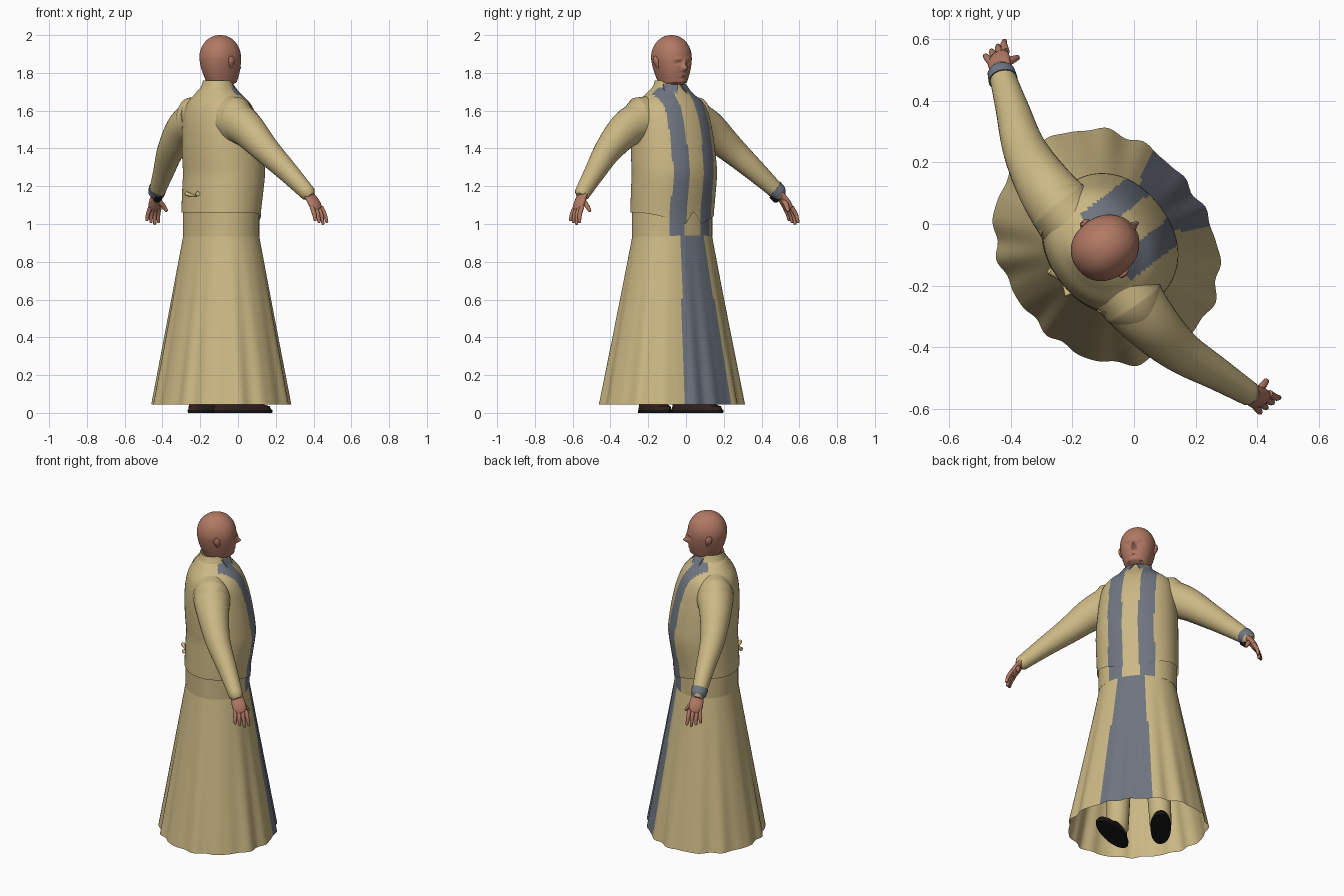
import bpy, bmesh
from math import atan2, cos, exp, pi, radians, sin
from mathutils import Matrix, Vector

if "Cube" in bpy.data.objects:
    bpy.data.objects.remove(bpy.data.objects["Cube"])

# Parts are built facing +x with the left hand at +y, then turned into place
PLACE = Matrix.Translation((-.085, -.07, 0)) @ Matrix.Rotation(radians(37.6), 4, 'Z')
FORWARD = Vector((1, 0, 0))
made = []


def material(name, *rgb):
    mat = bpy.data.materials.new(name)
    mat.use_nodes = True
    mat.diffuse_color = (*rgb, 1)
    mat.node_tree.nodes["Principled BSDF"].inputs["Base Color"].default_value = (*rgb, 1)
    return mat


cloth = material("tan cloth", .6, .48, .23)
trim = material("blue grey trim", .16, .18, .22)
skin = material("skin", .44, .19, .125)
leather = material("dark brown leather", .03, .015, .013)
black = material("black", .01, .01, .01)


def smooth(keys, steps):
    """Smooth curve through tuples of any length."""
    curve = []
    for i in range(len(keys) - 1):
        before, start, end = keys[max(i - 1, 0)], keys[i], keys[i + 1]
        after = keys[min(i + 2, len(keys) - 1)]
        for step in range(steps):
            t = step / steps
            curve.append([q + t / 2 * (r - p + t * (2 * p - 5 * q + 4 * r - s + t * (3 * (q - r) + s - p)))
                          for p, q, r, s in zip(before, start, end, after)])
    curve.append(list(keys[-1]))
    return curve


def loft(name, rings, materials, rule=None, caps=True):
    """Skin a stack of rings; the rule picks a material from each face centre."""
    bm = bmesh.new()
    loops = [[bm.verts.new(point) for point in ring] for ring in rings]
    for lower, upper in zip(loops, loops[1:]):
        for i in range(len(lower)):
            bm.faces.new((lower[i - 1], lower[i], upper[i], upper[i - 1]))
    if caps:
        bm.faces.new(loops[0])
        bm.faces.new(loops[-1])
    bmesh.ops.recalc_face_normals(bm, faces=bm.faces)
    if rule:
        for face in bm.faces:
            face.material_index = int(rule(face.calc_center_median()))
    bm.transform(PLACE)
    mesh = bpy.data.meshes.new(name)
    bm.to_mesh(mesh)
    bm.free()
    for mat in materials:
        mesh.materials.append(mat)
    part = bpy.data.objects.new(name, mesh)
    bpy.context.collection.objects.link(part)
    made.append(part)


def oval(z, centre, depth, width, count=160):
    """Level ring, slightly squarer than an ellipse."""
    def soften(value):
        return abs(value) ** .93 * (1 if value > 0 else -1)
    angles = [2 * pi * (i + .5) / count for i in range(count)]
    return [Vector((centre + depth * soften(cos(a)), width * soften(sin(a)), z)) for a in angles]


def tube(name, points, radii, mat, flat=1, sides=20):
    """Round-ended tube along points; flat widens it towards the front."""
    path = smooth([(*point, radius) for point, radius in zip(points, radii)], 6)
    rings = []

    def add_ring(centre, radius, along):
        side = (FORWARD - along * along.dot(FORWARD)).normalized()
        across = along.cross(side)
        angles = [2 * pi * i / sides for i in range(sides)]
        rings.append([centre + radius * (side * flat * cos(a) + across * sin(a)) for a in angles])

    for i, (*centre, radius) in enumerate(path):
        ahead, behind = path[min(i + 1, len(path) - 1)], path[max(i - 1, 0)]
        along = (Vector(ahead[:3]) - Vector(behind[:3])).normalized()
        add_ring(Vector(centre), radius, along)
    add_ring(Vector(centre) + along * radius / 2, radius * .6, along)
    loft(name, rings, [mat])


def on_band(centre):
    return centre.x > -.01 and .05 < abs(centre.y) < .135


# Flared skirt with folds that deepen to the hem, and a front panel
rings = []
for row in range(25):
    t = row / 24
    ring = oval(.94 - .895 * t, 0, .18 + .152 * t, .22 + .175 * t)
    for point in ring:
        angle = atan2(point.y, point.x)
        fold = 1 + .018 * t * (sin(15 * angle) + sin(22 * angle + 1) / 2)
        point.x *= fold
        point.y *= fold
        point.x -= .005
    rings.append(ring)
loft("skirt", rings, [cloth, trim], lambda c: abs(atan2(c.y, c.x)) < radians(26), caps=False)

# Shirt tail between vest and skirt
loft("shirt_tail", [oval(z, -.006, .181, .223) for z in (.935, 1, 1.1)], [cloth, trim], on_band)

# Vest: height, depth and width, fullest at the belly
rings = [oval(z, .015 - abs(z - 1.27) * .1, depth, width) for z, depth, width in smooth([
    (1.06, .188, .232), (1.3, .198, .234), (1.5, .185, .222), (1.62, .155, .2), (1.69, .11, .13), (1.73, .08, .08)], 7)]
# Pointed front hem with a notch in the middle
for point in rings[0]:
    aside = abs(point.y) - .05
    if point.x > 0:
        point.z = 1 - 1.4 * aside if aside < 0 else 1 + .33 * aside
loft("vest", rings, [cloth, trim], on_band, caps=False)

# Cinch strap and bow at the back
tube("back_strap", [(-.15, -.13, 1.16), (-.18, 0, 1.15), (-.15, .13, 1.16)], [.01] * 3, cloth)
tube("strap_bow", [(-.2, -.05, 1.16), (-.187, 0, 1.15), (-.2, .05, 1.16)], [.012, .006, .012], cloth)

# Standing shirt collar
loft("collar", [oval(1.69, -.03, .1, .11), oval(1.735, -.03, .08, .083), oval(1.76, -.03, .075, .075)],
     [cloth], caps=False)


# Face relief: soft bumps mirrored across the middle
def bump(point, aside, z, height, wide, tall):
    return height * exp(-((abs(point.y) - aside) / wide) ** 2 - ((point.z - z) / tall) ** 2)


def face_relief(point):
    nose = bump(point, 0, 1.825, .026, .012, .013) + bump(point, 0, 1.85, .012, .01, .02)
    socket = bump(point, .034, 1.853, -.007, .018, .01)
    brow = bump(point, .03, 1.874, .004, .025, .008)
    lips = bump(point, 0, 1.785, .007, .022, .009) - bump(point, 0, 1.786, .004, .022, .003)
    chin = bump(point, 0, 1.757, .007, .022, .01)
    return nose + socket + brow + lips + chin


# Head: neck, tapering jaw, then a domed skull
BROW, JAW = 1.88, .13
rings = [oval(1.69, -.03, .07, .07), oval(1.735, -.026, .068, .066)]
for row in range(40):
    low = 1 - row / 40
    rings.append(oval(BROW - JAW * low, -.012 + .01 * low, .112 - .03 * low ** 2, .101 - .032 * low ** 1.5))
for row in range(24):
    rise = sin(pi / 2 * row / 24)
    dome = (1 - rise ** 2) ** .48
    rings.append(oval(BROW + .12 * rise, -.012, .112 * dome, .101 * dome))
for ring in rings:
    for point in ring:
        if point.x > .02:
            point.x += face_relief(point)
loft("head", rings, [skin])

for side, label in ((1, "left_"), (-1, "right_")):
    def limb(part, points, *args, **options):
        tube(label + part, [(x, side * y, z) for x, y, z in points], *args, **options)

    # Collar flap
    flap = [(.052, .006, 1.738), (.012, .075, 1.738), (.066, .1, 1.66), (.095, .05, 1.65)]
    loft(label + "collar_flap", [[(x + d, side * y, z + d) for x, y, z in flap] for d in (0, .004)], [trim])

    limb("ear", [(-.008, .092, 1.825), (-.014, .102, 1.86), (-.02, .105, 1.885)], [.004, .011, .007],
         skin, flat=1.7)

    # Vest armhole and sleeve
    limb("armhole", [(-.045, .13, 1.55), (-.048, .205, 1.545)], [.127, .124], cloth, flat=.83, sides=40)
    limb("sleeve", [(-.045, .15, 1.55), (-.045, .27, 1.505), (-.024, .41, 1.395), (.025, .54, 1.275), (.07, .66, 1.16)],
         [.116, .098, .075, .057, .042], cloth, flat=.95, sides=32)

    # Hand: flat palm, four spread fingers and a thumb
    limb("palm", [(.07, .65, 1.17), (.085, .69, 1.11), (.095, .705, 1.08)], [.016, .02, .016], skin, flat=2)
    for number in range(4):
        spread = number - 1.5
        limb("finger", [(.092 + .02 * spread, .7, 1.09), (.096 + .023 * spread, .722, 1.05),
                        (.1 + .026 * spread, .73, 1 + .01 * abs(spread - .5))], [.012, .011, .008], skin)
    limb("thumb", [(.085, .675, 1.13), (.118, .668, 1.1), (.14, .662, 1.07)], [.015, .013, .009], skin)

    limb("trouser_leg", [(-.02, .1, .9), (-.02, .11, .5), (-.04, .125, .07)], [.09, .075, .062], cloth)

    # Shoes with toes turned out, on dark soles
    def footwear(part, mat, *levels):
        rings = [oval(*level) for level in levels]
        for ring in rings:
            for point in ring:
                point.y += side * (.135 + .2 * point.x)
        loft(label + part, rings, [mat])

    footwear("sole", black, (0, .03, .165, .058), (.015, .03, .168, .06))
    footwear("shoe", leather, (.012, .03, .165, .057), (.035, .025, .155, .054),
             (.07, -.03, .09, .045), (.1, -.05, .06, .035))

# Band and wristwatch on the left cuff
tube("cuff_band", [(.059, .634, 1.188), (.069, .657, 1.164)], [.0475, .0445], trim, sides=32)
tube("watch", [(.055, .622, 1.152), (.064, .646, 1.128)], [.02, .02], black)

# Smooth shading with crisp edges
bpy.ops.object.select_all(action='DESELECT')
for part in made:
    part.select_set(True)
bpy.context.view_layer.objects.active = made[0]
bpy.ops.object.shade_smooth_by_angle(angle=radians(40))
